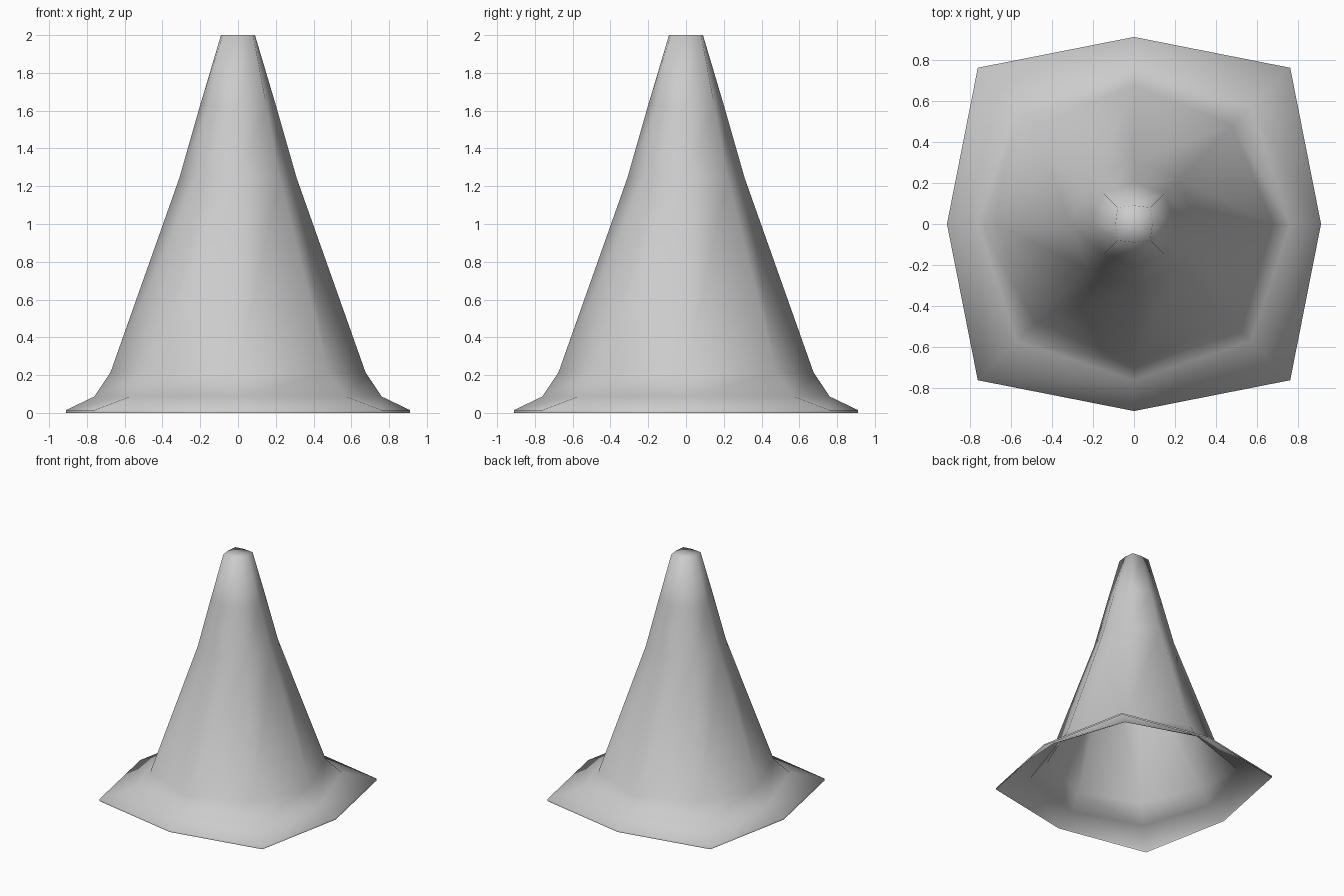
import bpy
import bmesh
from math import cos, sin, pi

cube = bpy.data.objects.get("Cube")
if cube:
    bpy.data.objects.remove(cube, do_unlink=True)


def make_material(name, colour):
    mat = bpy.data.materials.new(name)
    mat.use_nodes = True
    mat.diffuse_color = colour
    mat.node_tree.nodes["Principled BSDF"].inputs["Base Color"].default_value = colour
    return mat


def ring(bm, mid, corner, z):
    """Eight points: radius mid on the axes, (corner, corner) on the diagonals."""
    radii = (mid, corner * 2 ** 0.5)
    return [bm.verts.new((radii[i % 2] * cos(i * pi / 4),
                          radii[i % 2] * sin(i * pi / 4), z)) for i in range(8)]


# Profile from the rim up to the tip: axis radius, diagonal coordinate, height
PROFILE = [
    (0.91, 0.76, 0.0),
    (0.91, 0.76, 0.015),
    (0.76, 0.57, 0.087),
    (0.675, 0.48, 0.215),
    (0.31, 0.22, 1.245),
    (0.2, 0.15, 1.63),
    (0.09, 0.08, 2.0),
]

# Hollow cone shell with flared square foot, open underneath
bm = bmesh.new()
rings = [ring(bm, *p) for p in PROFILE]
for low, high in zip(rings, rings[1:]):
    for i in range(8):
        j = (i + 1) % 8
        bm.faces.new((low[i], low[j], high[j], high[i]))

# Flat tip, fanned around its centre
tip = bm.verts.new((0, 0, PROFILE[-1][2]))
for i in range(8):
    bm.faces.new((rings[-1][i], rings[-1][(i + 1) % 8], tip))

for face in bm.faces:
    face.smooth = True
mesh = bpy.data.meshes.new("cone_shell")
bm.to_mesh(mesh)
bm.free()
mesh.materials.append(make_material("plain grey", (0.6, 0.6, 0.6, 1)))
cone = bpy.data.objects.new("cone_shell", mesh)
bpy.context.collection.objects.link(cone)
